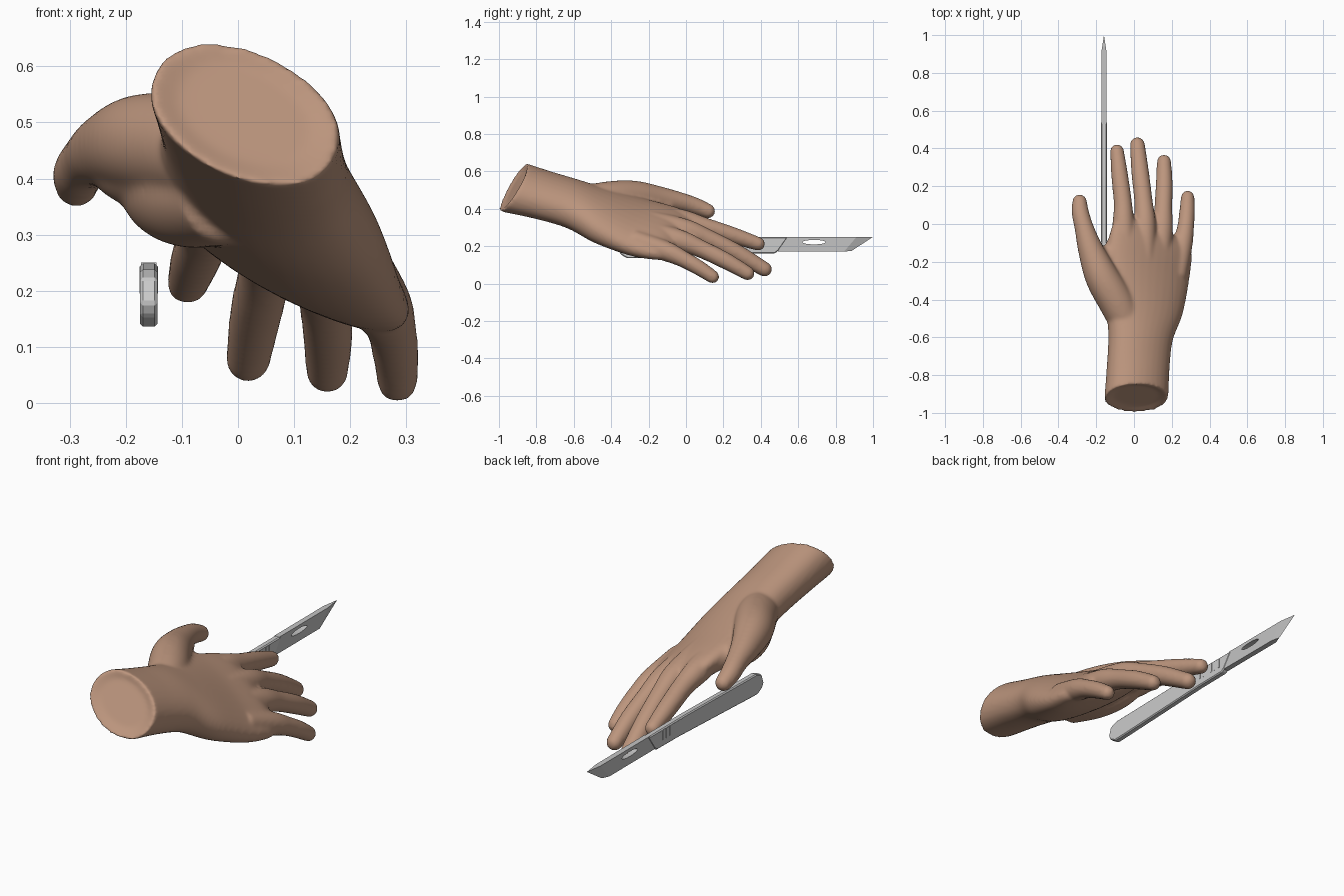
import bpy, bmesh, math
from mathutils import Vector

if "Cube" in bpy.data.objects:
    bpy.data.objects.remove(bpy.data.objects["Cube"])


def material(name, rgb):
    m = bpy.data.materials.new(name)
    m.diffuse_color = (*rgb, 1)
    m.use_nodes = True
    m.node_tree.nodes["Principled BSDF"].inputs["Base Color"].default_value = m.diffuse_color
    return m


SKIN = material("skin", (0.50, 0.30, 0.205))
STEEL = material("handle_steel", (0.60, 0.60, 0.60))
BLADE = material("blade_steel", (0.55, 0.55, 0.55))


def finish(bm, name, mat):
    bmesh.ops.recalc_face_normals(bm, faces=bm.faces)
    me = bpy.data.meshes.new(name)
    bm.to_mesh(me)
    bm.free()
    me.materials.append(mat)
    ob = bpy.data.objects.new(name, me)
    bpy.context.collection.objects.link(ob)
    return ob


def spline(pts, n=6):
    """Catmull-Rom through tuples of any length."""
    p = [pts[0]] + list(pts) + [pts[-1]]
    out = []
    for i in range(1, len(p) - 2):
        for k in range(n):
            t = k / n
            out.append([0.5 * (2 * b + (c - a) * t + (2 * a - 5 * b + 4 * c - d) * t * t
                               + (3 * b - a - 3 * c + d) * t ** 3)
                        for a, b, c, d in zip(*p[i - 1:i + 3])])
    return out + [list(pts[-1])]


def loft(bm, rings):
    loops = [[bm.verts.new(v) for v in r] for r in rings]
    n = len(loops[0])
    for a, b in zip(loops, loops[1:]):
        for i in range(n):
            bm.faces.new((a[i], a[(i + 1) % n], b[(i + 1) % n], b[i]))
    bm.faces.new(loops[0])
    bm.faces.new(loops[-1])


ANG = [2 * math.pi * i / 32 for i in range(32)]


def finger(bm, pts, grow=0.006):
    """Round-ended tube through (x, y, z, radius) points."""
    s = spline(pts)
    cs = [Vector(q[:3]) for q in s]
    rs = [q[3] + grow for q in s]
    tans = [(cs[min(i + 1, len(cs) - 1)] - cs[max(i - 1, 0)]).normalized() for i in range(len(cs))]
    tip, r0 = cs[-1], rs[-1]
    for k in range(1, 7):                      # rounded tip
        a = math.radians(14 * k)
        cs.append(tip + tans[-1] * r0 * math.sin(a))
        rs.append(r0 * math.cos(a))
        tans.append(tans[-1])
    rings = []
    for c, r, t in zip(cs, rs, tans):
        u = t.cross(Vector((0, 0, 1))).normalized()
        w = u.cross(t)
        rings.append([c + u * r * math.cos(a) + w * r * math.sin(a) for a in ANG])
    loft(bm, rings)


# hand: forearm and palm sections (y, cx, cz, half width, half depth, roll, dy/dz, dy/dx)
PALM = [(-0.925, 0.012, 0.515, 0.178, 0.112, 25, 0.64, 0.19),
        (-0.76, 0.022, 0.472, 0.175, 0.108, 25, 0.45, 0.1),
        (-0.60, 0.035, 0.425, 0.181, 0.108, 26, 0.3, 0.0),
        (-0.45, 0.055, 0.362, 0.222, 0.108, 29, 0.2, -0.05),
        (-0.25, 0.070, 0.300, 0.248, 0.093, 30, 0.1, -0.2),
        (-0.09, 0.092, 0.265, 0.241, 0.073, 30, 0.0, -0.32),
        (-0.015, 0.095, 0.246, 0.195, 0.048, 30, 0.0, -0.4)]
bm = bmesh.new()
rings = []
for y, cx, cz, a, b, roll, tz, tx in spline(PALM):
    co, si = math.cos(math.radians(roll)), math.sin(math.radians(roll))
    ring = []
    for t in ANG:
        u, w = a * math.cos(t), b * math.copysign(abs(math.sin(t)) ** 0.9, math.sin(t))
        dx, dz = u * co + w * si, -u * si + w * co
        ring.append(Vector((cx + dx, y + tz * dz + tx * dx, cz + dz)))
    rings.append(ring)
mid = sum(rings[0], Vector()) / len(ANG)
rings.insert(0, [v.lerp(mid, 0.3) + Vector((0, 0.018, 0.0)) for v in rings[0]])  # dished cut
loft(bm, rings)

FINGERS = [
    # index, middle, ring, little
    [(-0.035, -0.22, 0.370, 0.050), (-0.055, -0.03, 0.340, 0.053), (-0.058, 0.10, 0.305, 0.043),
     (-0.075, 0.25, 0.258, 0.039), (-0.090, 0.386, 0.213, 0.031)],
    [(0.055, -0.22, 0.340, 0.050), (0.058, -0.01, 0.290, 0.052), (0.050, 0.12, 0.240, 0.043),
     (0.033, 0.27, 0.165, 0.041), (0.018, 0.420, 0.077, 0.034)],
    [(0.130, -0.22, 0.285, 0.050), (0.148, -0.04, 0.233, 0.052), (0.155, 0.08, 0.186, 0.042),
     (0.160, 0.21, 0.123, 0.039), (0.159, 0.330, 0.055, 0.032)],
    [(0.225, -0.28, 0.235, 0.048), (0.256, -0.11, 0.175, 0.048), (0.273, -0.02, 0.134, 0.039),
     (0.281, 0.07, 0.084, 0.035), (0.284, 0.142, 0.037, 0.030)],
    # thumb
    [(-0.010, -0.58, 0.430, 0.080), (-0.090, -0.42, 0.452, 0.088), (-0.170, -0.28, 0.462, 0.083),
     (-0.228, -0.14, 0.452, 0.062), (-0.264, -0.02, 0.434, 0.045), (-0.284, 0.06, 0.410, 0.040),
     (-0.288, 0.118, 0.388, 0.033)],
    # thumb pad under the palm
    [(-0.020, -0.52, 0.370, 0.080), (-0.080, -0.38, 0.372, 0.090), (-0.125, -0.26, 0.380, 0.080),
     (-0.165, -0.17, 0.395, 0.050)],
    [(-0.100, -0.40, 0.420, 0.070), (-0.180, -0.23, 0.415, 0.060), (-0.225, -0.10, 0.425, 0.042)],
    # web between thumb and index
    [(-0.110, -0.36, 0.410, 0.070), (-0.130, -0.22, 0.395, 0.055), (-0.075, -0.07, 0.355, 0.046)],
]
for f in FINGERS:
    finger(bm, f)
hand = finish(bm, "hand", SKIN)
rm = hand.modifiers.new("fuse", "REMESH")
rm.mode = 'VOXEL'
rm.voxel_size = 0.008
rm.use_smooth_shade = True
sm = hand.modifiers.new("soften", "SMOOTH")
sm.factor = 0.5
sm.iterations = 14

# scalpel
X = -0.159


def plate(name, outline, half, mat, bevel=0.0):
    """Side outline (y, z) extruded in x about the scalpel's middle."""
    bm = bmesh.new()
    f = bm.faces.new([bm.verts.new((X - half, y, z)) for y, z in outline])
    ext = bmesh.ops.extrude_face_region(bm, geom=[f])
    bmesh.ops.translate(bm, vec=(2 * half, 0, 0),
                        verts=[v for v in ext["geom"] if isinstance(v, bmesh.types.BMVert)])
    ob = finish(bm, name, mat)
    if bevel:
        b = ob.modifiers.new("bevel", "BEVEL")
        b.width = bevel
        b.segments = 1
    return ob


plate("scalpel_handle",
      [(-0.36, 0.178), (-0.348, 0.155), (-0.315, 0.136), (-0.28, 0.136), (0.30, 0.160), (0.475, 0.162),
       (0.495, 0.177), (0.545, 0.249), (0.25, 0.249), (-0.30, 0.238), (-0.345, 0.222)],
      0.0155, STEEL, 0.005)

# grip ridges on both sides of the handle
for i in range(7):
    y = 0.28 + 0.028 * i
    plate("grip_ridge", [(y, 0.195), (y + 0.012, 0.195), (y + 0.012, 0.243), (y, 0.243)], 0.0165, STEEL)

# blade: flat sides with a ground edge running to the tip
bm = bmesh.new()
FLAT = [(0.49, 0.172), (0.845, 0.172), (0.912, 0.250), (0.53, 0.250)]
EDGE = [(0.885, 0.175), (1.0, 0.250)]
sides = [[bm.verts.new((X + s * 0.0135, y, z)) for y, z in FLAT] for s in (-1, 1)]
e0, e1 = [bm.verts.new((X, y, z)) for y, z in EDGE]
for s in sides:
    bm.faces.new(s)
    bm.faces.new((s[1], e0, e1, s[2]))
L, R = sides
bm.faces.new((L[0], L[1], R[1], R[0]))
bm.faces.new((L[2], L[3], R[3], R[2]))
bm.faces.new((L[3], L[0], R[0], R[3]))
bm.faces.new((L[1], e0, R[1]))
bm.faces.new((L[2], e1, R[2]))
blade = finish(bm, "scalpel_blade", BLADE)

# slot through the blade
cut = plate("slot_cutter", [(0.685 + 0.062 * math.cos(a), 0.222 + 0.012 * math.sin(a)) for a in ANG[::2]],
            0.05, BLADE)
cut.hide_render = True
cut.hide_viewport = True
bo = blade.modifiers.new("slot", "BOOLEAN")
bo.operation = 'DIFFERENCE'
bo.object = cut
